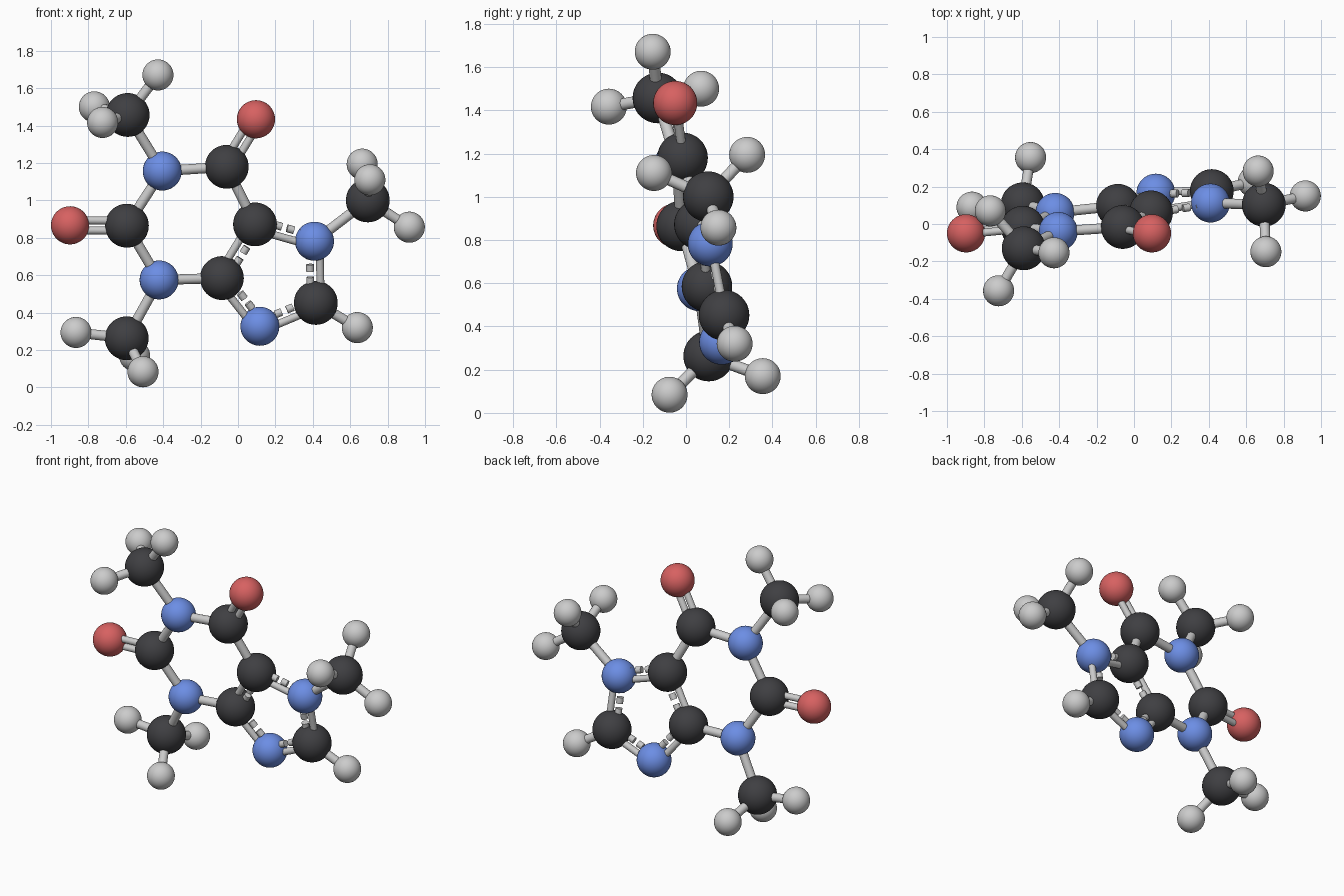
import bpy
from mathutils import Vector

if "Cube" in bpy.data.objects:
    bpy.data.objects.remove(bpy.data.objects["Cube"])


def material(name, rgb):
    m = bpy.data.materials.new(name)
    m.diffuse_color = (*rgb, 1)
    m.use_nodes = True
    m.node_tree.nodes["Principled BSDF"].inputs["Base Color"].default_value = m.diffuse_color
    return m


MATS = {
    "carbon": material("charcoal", (0.05, 0.05, 0.055)),
    "nitrogen": material("blue", (0.15, 0.27, 0.78)),
    "oxygen": material("red", (0.68, 0.12, 0.12)),
    "hydrogen": None,
}
RADII = {"carbon": 0.117, "nitrogen": 0.104, "oxygen": 0.102, "hydrogen": 0.083}

# Atom centres: ring atoms, oxygens, methyl groups
ATOMS = {
    "nitrogen_1": (-0.405, -0.04, 1.157),
    "carbon_2": (-0.594, -0.02, 0.865),
    "nitrogen_3": (-0.422, 0.062, 0.575),
    "carbon_4": (-0.086, 0.097, 0.585),
    "carbon_5": (0.091, 0.062, 0.872),
    "carbon_6": (-0.06, -0.016, 1.18),
    "nitrogen_7": (0.409, 0.112, 0.782),
    "carbon_8": (0.416, 0.176, 0.452),
    "nitrogen_9": (0.117, 0.165, 0.327),
    "oxygen_2": (-0.898, -0.05, 0.867),
    "oxygen_6": (0.096, -0.05, 1.434),
    "carbon_methyl_1": (-0.59, -0.13, 1.457),
    "carbon_methyl_3": (-0.595, 0.105, 0.263),
    "carbon_methyl_7": (0.694, 0.103, 1.0),
    "hydrogen_8": (0.638, 0.225, 0.32),
    "hydrogen_1a": (-0.428, -0.154, 1.671),
    "hydrogen_1b": (-0.768, 0.07, 1.5),
    "hydrogen_1c": (-0.724, -0.357, 1.417),
    "hydrogen_3a": (-0.866, 0.09, 0.294),
    "hydrogen_3b": (-0.508, -0.076, 0.084),
    "hydrogen_3c": (-0.553, 0.355, 0.17),
    "hydrogen_7a": (0.664, 0.283, 1.194),
    "hydrogen_7b": (0.705, -0.148, 1.11),
    "hydrogen_7c": (0.916, 0.15, 0.857),
}
ATOMS = {k: Vector(v) for k, v in ATOMS.items()}

# Plane of the fused rings, used to set paired rods side by side
NORMAL = (ATOMS["carbon_8"] - ATOMS["carbon_2"]).cross(
    ATOMS["carbon_6"] - ATOMS["carbon_2"]).normalized()
CENTRE_5 = sum((ATOMS[k] for k in ("carbon_4", "carbon_5", "nitrogen_7",
                                   "carbon_8", "nitrogen_9")), Vector()) / 5


def rod(name, a, b, radius, sides=24):
    d = b - a
    bpy.ops.mesh.primitive_cylinder_add(
        vertices=sides, radius=radius, depth=d.length, location=(a + b) / 2,
        rotation=d.to_track_quat('Z', 'Y').to_euler())
    bpy.context.object.name = name
    bpy.ops.object.shade_smooth_by_angle()


def side_offset(a, b):
    return (b - a).cross(NORMAL).normalized() * 0.027


# Atoms
for name, pos in ATOMS.items():
    kind = name.split("_")[0]
    bpy.ops.mesh.primitive_uv_sphere_add(segments=40, ring_count=24,
                                         radius=RADII[kind], location=pos)
    ball = bpy.context.object
    ball.name = name
    bpy.ops.object.shade_smooth()
    if MATS[kind]:
        ball.data.materials.append(MATS[kind])

# Single bonds
SINGLE = [("nitrogen_1", "carbon_2"), ("carbon_2", "nitrogen_3"),
          ("nitrogen_3", "carbon_4"), ("carbon_5", "carbon_6"),
          ("carbon_6", "nitrogen_1"), ("carbon_8", "hydrogen_8")]
for n in "137":
    SINGLE.append(("nitrogen_" + n, "carbon_methyl_" + n))
    SINGLE += [("carbon_methyl_" + n, f"hydrogen_{n}{c}") for c in "abc"]
for p, q in SINGLE:
    rod("single_bond", ATOMS[p], ATOMS[q], 0.027)

# Double bonds to the oxygens
for n in "26":
    a, b = ATOMS["carbon_" + n], ATOMS["oxygen_" + n]
    off = side_offset(a, b)
    for s in (-1, 1):
        rod("double_bond", a + off * s, b + off * s, 0.021)

# Five-sided ring: a solid rod beside a dashed one
# The last value is 1 when the dashes lie inside the ring
for p, q, inside in [("nitrogen_7", "carbon_8", 1), ("carbon_8", "nitrogen_9", 1),
                     ("carbon_4", "nitrogen_9", 1), ("carbon_5", "carbon_4", 1),
                     ("nitrogen_7", "carbon_5", -1)]:
    a, b = ATOMS[p], ATOMS[q]
    off = side_offset(a, b)
    if off.dot(CENTRE_5 - a) * inside < 0:
        off = -off
    rod("ring_bond", a - off, b - off, 0.021)
    for f in (0.225, 0.43, 0.635):
        rod("ring_bond_dash", a.lerp(b, f - 0.057) + off,
            a.lerp(b, f + 0.057) + off, 0.021)
